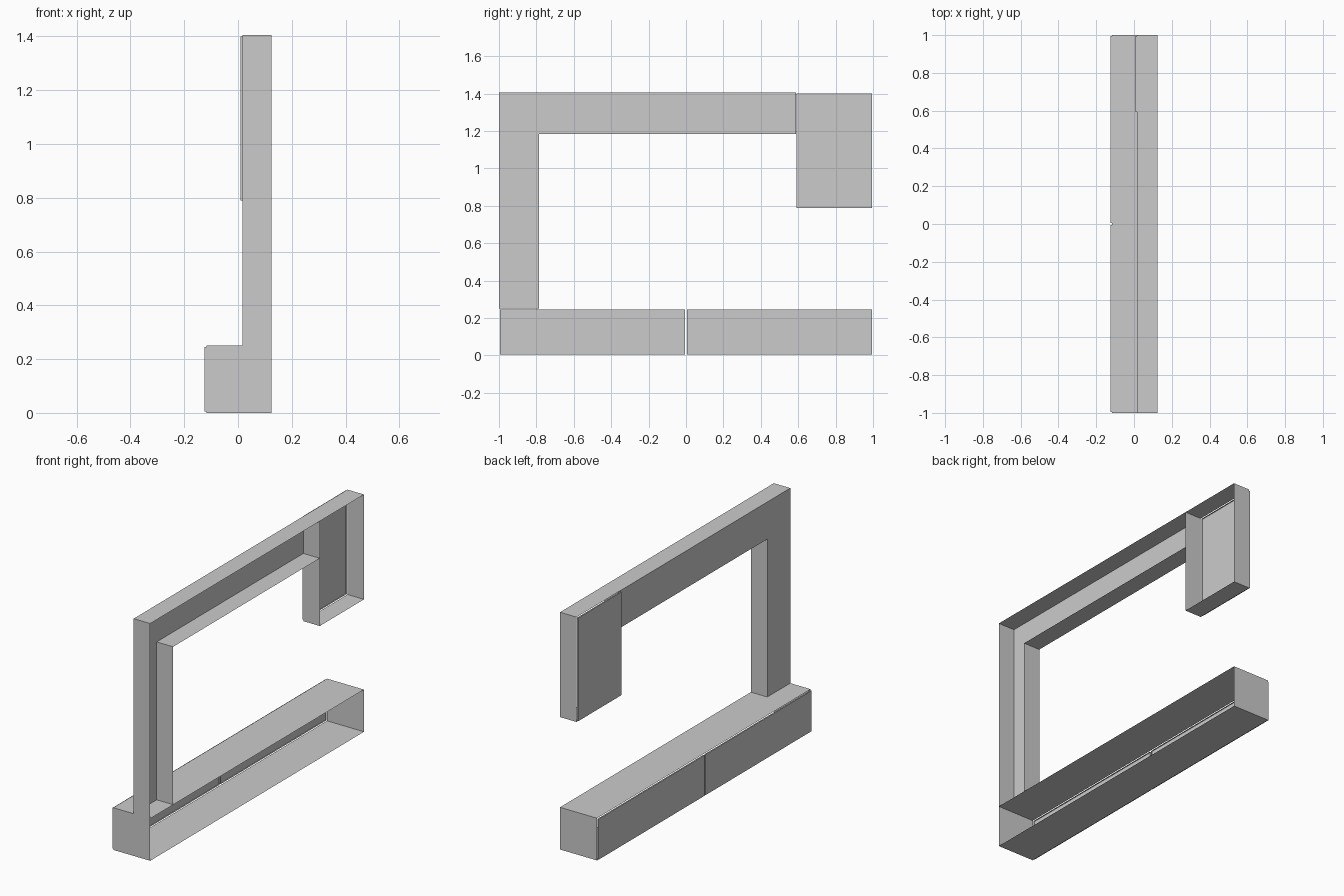
import bpy
import bmesh

cube = bpy.data.objects.get("Cube")
if cube:
    bpy.data.objects.remove(cube, do_unlink=True)

grey = bpy.data.materials.new("plain grey")
grey.use_nodes = True
colour = (0.6, 0.6, 0.6, 1)
grey.diffuse_color = colour
grey.node_tree.nodes["Principled BSDF"].inputs["Base Color"].default_value = colour

# Main dimensions
SIDE, END = 0.125, 1.0
BACK = 0.017            # rear plane of the upper frame
BASE_TOP, TOP = 0.25, 1.405
POST, BEAM = -0.785, 1.185
CAB_Y, CAB_Z = 0.587, 0.784
DOOR, GAP = 0.008, 0.005


def finish(name, bm):
    mesh = bpy.data.meshes.new(name)
    bm.to_mesh(mesh)
    bm.free()
    mesh.materials.append(grey)
    obj = bpy.data.objects.new(name, mesh)
    bpy.context.collection.objects.link(obj)
    return obj


def flat_panel(name, corners, x):
    """Flat sheet facing sideways, from a (y, z) outline."""
    bm = bmesh.new()
    bm.faces.new([bm.verts.new((x, y, z)) for y, z in corners])
    return finish(name, bm)


def sheet_loop(name, path, x0, x1, closed=True, capped=False):
    """Thin boards following a (y, z) path, spanning x0 to x1."""
    bm = bmesh.new()
    a = [bm.verts.new((x0, y, z)) for y, z in path]
    b = [bm.verts.new((x1, y, z)) for y, z in path]
    n = len(path)
    for i in range(n if closed else n - 1):
        j = (i + 1) % n
        bm.faces.new((a[i], a[j], b[j], b[i]))
    if capped:
        bm.faces.new(a[::-1])
    return finish(name, bm)


def rectangle(y0, y1, z0, z1):
    return [(y0, z0), (y1, z0), (y1, z1), (y0, z1)]


def door(name, y0, y1, z0, z1, rear):
    """Shallow door tray that sits just behind the carcass."""
    return sheet_loop(name, rectangle(y0 + GAP, y1 - GAP, z0 + GAP, z1 - GAP),
                      rear - DOOR, rear, capped=True)


# Low base cabinet, open on one side, with two doors on the other
base_rear = DOOR - SIDE
sheet_loop("base_carcass", rectangle(-END, END, 0, BASE_TOP), base_rear, SIDE)
for name, y0, y1 in (("base_door_front", -END, 0), ("base_door_back", 0, END)):
    door(name, y0, y1, 0, BASE_TOP, base_rear)

# Post, beam and hanging cabinet boards
outline = [(-END, BASE_TOP), (-END, TOP), (END, TOP), (END, CAB_Z),
           (CAB_Y, CAB_Z), (CAB_Y, BEAM), (POST, BEAM), (POST, BASE_TOP)]
sheet_loop("frame_boards", outline, BACK, SIDE, closed=False)
sheet_loop("cabinet_side", [(CAB_Y, BEAM), (CAB_Y, TOP)], BACK, SIDE, closed=False)

# Rear panels of the post and beam, and the hanging cabinet door
flat_panel("post_panel", rectangle(-END, POST, BASE_TOP, BEAM), BACK)
flat_panel("beam_panel", rectangle(-END, CAB_Y, BEAM, TOP), BACK)
door("cabinet_door", CAB_Y, END, CAB_Z, TOP, BACK)
